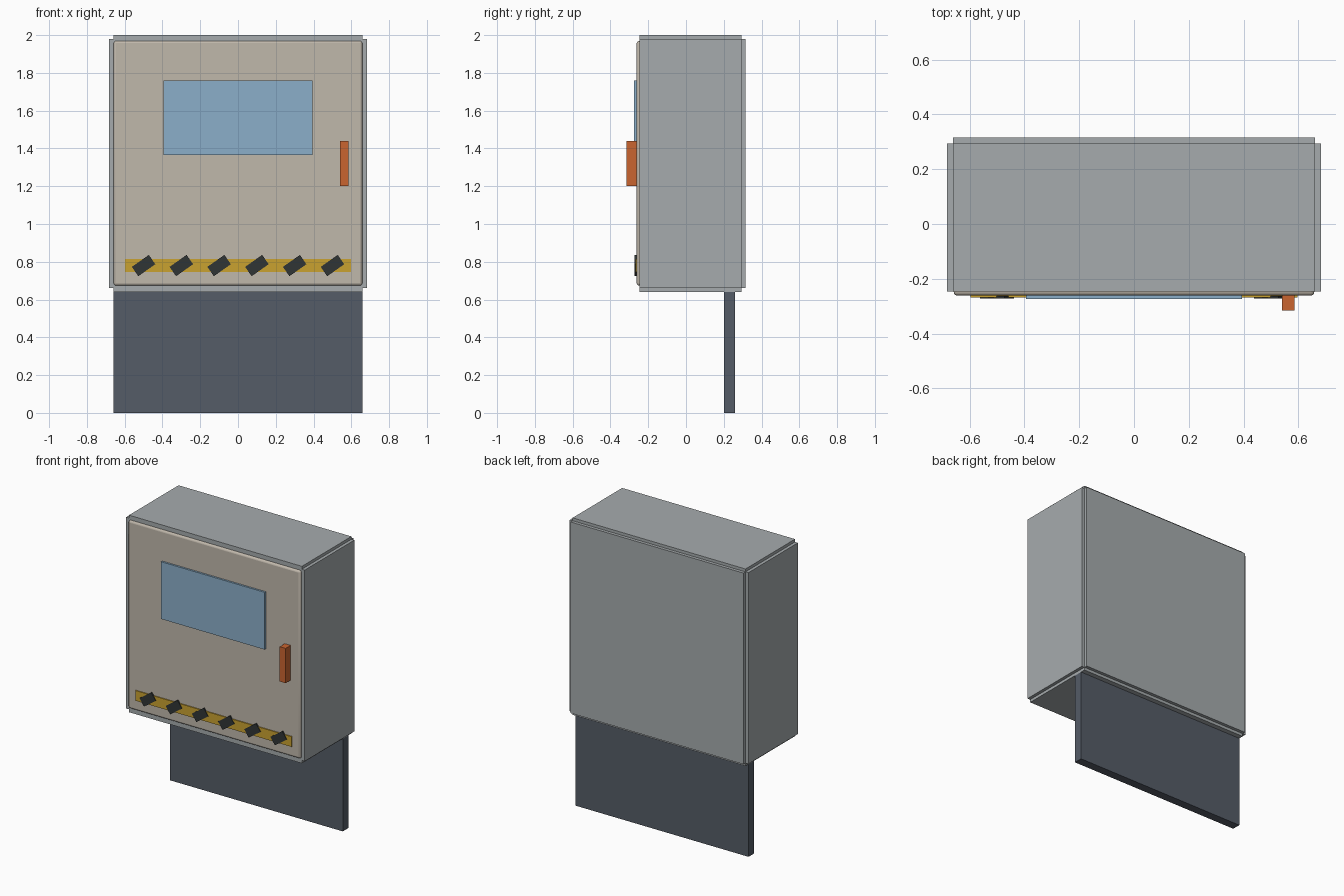
import bpy
import math

cube = bpy.data.objects.get("Cube")
if cube:
    bpy.data.objects.remove(cube, do_unlink=True)


def material(name, r, g, b):
    m = bpy.data.materials.new(name)
    m.use_nodes = True
    m.diffuse_color = (r, g, b, 1)
    m.node_tree.nodes["Principled BSDF"].inputs["Base Color"].default_value = (r, g, b, 1)
    return m


grey = material("cabinet grey", 0.38, 0.41, 0.42)
beige = material("door beige", 0.53, 0.48, 0.41)
blue = material("window blue", 0.26, 0.43, 0.59)
orange = material("handle orange", 0.59, 0.13, 0.03)
yellow = material("warning yellow", 0.59, 0.36, 0.03)
black = material("warning black", 0.03, 0.036, 0.036)
slate = material("plinth slate", 0.09, 0.107, 0.135)


def box(name, x, y, z, mat, tilt=0):
    """Box from (min, max) ranges, tilted about y through its centre."""
    ranges = (x, y, z)
    bpy.ops.mesh.primitive_cube_add(size=1, location=[sum(r) / 2 for r in ranges])
    ob = bpy.context.object
    ob.name = name
    ob.scale = [r[1] - r[0] for r in ranges]
    bpy.ops.object.transform_apply(location=False, rotation=False, scale=True)
    ob.rotation_euler.y = tilt
    ob.data.materials.append(mat)
    return ob


# Cabinet: core with sheet panels that leave notched edges
W, SIDE = 0.66, 0.682
FRONT, BACK = -0.246, 0.294
LOW, HIGH = 0.66, 1.98
box("cabinet_core", (-W, W), (FRONT, BACK), (LOW, HIGH), grey)
box("left_panel", (W, SIDE), (FRONT, BACK), (LOW, HIGH), grey)
box("right_panel", (-SIDE, -W), (FRONT, BACK), (LOW, HIGH), grey)
box("top_panel", (-W, W), (FRONT, BACK), (HIGH, 2), grey)
box("bottom_panel", (-W, W), (FRONT, BACK), (0.64, LOW), grey)
box("back_panel", (-W, W), (BACK, 0.316), (LOW, HIGH), grey)

# Plinth sheet under the cabinet
box("plinth", (-W, W), (0.2, 0.26), (0, 0.64), slate)

# Door with softened edges
door = box("door", (-0.658, 0.658), (-0.261, -0.225), (0.674, 1.97), beige)
bevel = door.modifiers.new("soft edges", 'BEVEL')
bevel.width = 0.013
bevel.segments = 3
bpy.ops.object.shade_smooth_by_angle()

# Window and handle
box("window", (-0.395, 0.395), (-0.274, -0.255), (1.365, 1.76), blue)
box("handle", (0.54, 0.585), (-0.316, -0.26), (1.2, 1.44), orange)

# Warning stripe with slanted marks
box("warning_stripe", (-0.597, 0.597), (-0.268, -0.259), (0.745, 0.815), yellow)
for i in range(6):
    x = -0.5 + 0.2 * i
    box(f"warning_mark_{i + 1}", (x - 0.055, x + 0.055), (-0.272, -0.263),
        (0.75, 0.81), black, tilt=-math.radians(35))
